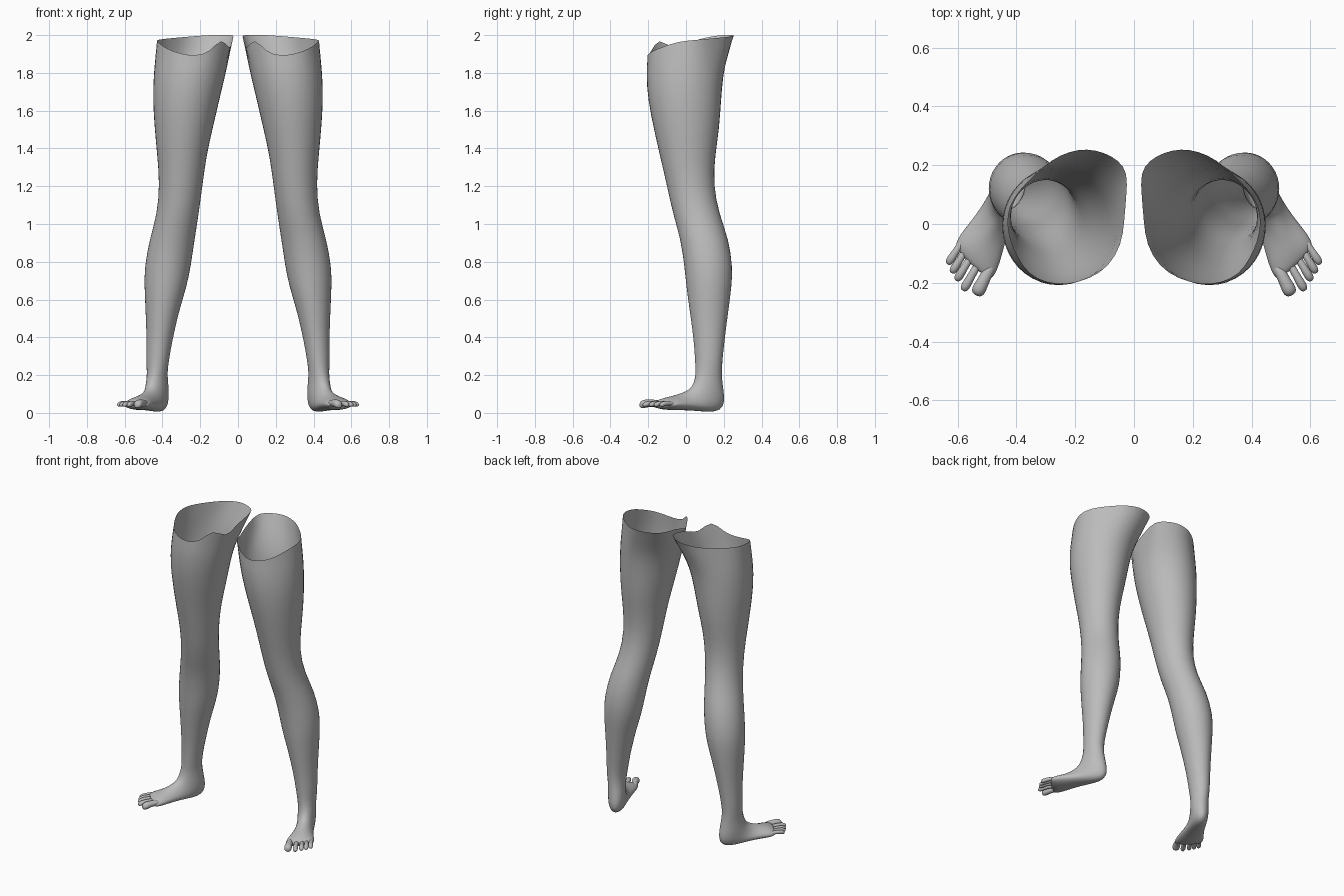
import bpy, bmesh, math
from mathutils import Vector

N = 20
skin = bpy.data.materials.new("grey skin")
skin.diffuse_color = (0.5, 0.5, 0.5, 1)

HEEL = Vector((0.428, 0.119, 0))       # ankle axis on the ground
FWD = Vector((0.426, -0.905, 0))       # foot points outward
LAT = Vector((0.905, 0.426, 0))
UP = Vector((0, 0, 1))


def ring(c, a, b, n=N):
    return [c + a * math.cos(2 * math.pi * i / n) + b * math.sin(2 * math.pi * i / n)
            for i in range(n)]


def loft(name, rings, cap_start=False, cap_end=True):
    bm = bmesh.new()
    rows = [[bm.verts.new(p) for p in r] for r in rings]
    n = len(rows[0])
    for r0, r1 in zip(rows, rows[1:]):
        for i in range(n):
            j = (i + 1) % n
            bm.faces.new((r0[i], r0[j], r1[j], r1[i]))
    if cap_start:
        bm.faces.new(rows[0])
    if cap_end:
        bm.faces.new(rows[-1])
    bmesh.ops.recalc_face_normals(bm, faces=bm.faces)
    for f in bm.faces:
        f.smooth = True
    me = bpy.data.meshes.new(name)
    bm.to_mesh(me)
    bm.free()
    me.materials.append(skin)
    ob = bpy.data.objects.new(name, me)
    bpy.context.collection.objects.link(ob)
    ob.modifiers.new("mirror", 'MIRROR').use_mirror_merge = False
    sub = ob.modifiers.new("smooth", 'SUBSURF')
    sub.levels = sub.render_levels = 1
    return ob


# Ragged open rim at the top of the thigh
rim = [Vector(p) for p in (
    (.23, -.207, 1.89), (.30, -.20, 1.90), (.36, -.17, 1.92), (.395, -.115, 1.94),
    (.42, -.06, 1.96), (.432, 0, 1.97), (.425, .06, 1.975), (.39, .115, 1.98),
    (.34, .165, 1.985), (.28, .22, 1.99), (.22, .247, 1.995), (.16, .257, 2),
    (.10, .243, 2), (.055, .218, 2), (.02, .177, 2), (.027, .09, 1.985),
    (.033, .01, 1.96), (.042, -.07, 1.915), (.085, -.145, 1.995), (.15, -.187, 1.905))]

# Leg sections: z, inner x, outer x, front y, back y
sections = [
    (1.79, .064, .449, -.213, .199), (1.66, .096, .454, -.205, .189),
    (1.50, .133, .443, -.172, .178), (1.37, .164, .430, -.142, .157),
    (1.21, .186, .416, -.104, .145), (1.05, .207, .430, -.070, .178),
    (.92, .228, .470, -.030, .228), (.77, .249, .497, -.009, .249),
    (.67, .270, .497, 0, .243), (.55, .308, .491, .017, .227),
    (.44, .334, .486, .033, .212), (.34, .355, .486, .044, .200),
    (.24, .371, .486, .049, .190)]
rings = []
for z, xi, xo, yf, yb in sections:
    c = Vector(((xi + xo) / 2, (yf + yb) / 2, z))
    rings.append(ring(c, Vector((0, (yf - yb) / 2, 0)), Vector(((xo - xi) / 2, 0, 0))))
mid = [p.lerp(q, 0.5) for p, q in zip(rim, rings[0])]
rings = [rim, mid] + rings

# Foot sections: instep (s, z), heel or sole (s, z), half width, skew
foot = [
    (.074, .185, -.078, .155, .055, 0), (.090, .145, -.092, .085, .055, 0),
    (.115, .122, -.088, .030, .054, 0), (.150, .108, -.045, .003, .053, 0),
    (.185, .097, .035, .007, .058, .05), (.220, .088, .120, .014, .070, .12),
    (.250, .080, .200, .014, .083, .2), (.275, .070, .250, .016, .084, .28),
    (.292, .058, .280, .026, .078, .33)]
for s1, z1, s0, z0, w, skew in foot:
    top, low = FWD * s1 + UP * z1, FWD * s0 + UP * z0
    rings.append(ring(HEEL + (top + low) / 2, (top - low) / 2, (LAT - FWD * skew) * w))
loft("leg", rings)

# Toes: tip s, tip side offset, base s, base side offset, radius
toes = [(.374, -.055, .25, -.058, .025), (.379, -.008, .25, -.018, .0165),
        (.358, .027, .24, .014, .0155), (.341, .053, .23, .040, .015),
        (.320, .078, .21, .062, .015)]
profile = [(0, .8), (.3, .85), (.55, .85), (.75, 1.0), (.88, .98), (.96, .75), (1, .35)]
for k, (st, lt, sb, lb, r) in enumerate(toes):
    base = HEEL + FWD * sb + LAT * lb + UP * .046
    tip = HEEL + FWD * st + LAT * lt + UP * .042
    side = (tip - base).cross(UP).normalized()
    rows = []
    for t, q in profile:
        c = base.lerp(tip, t) + UP * .008 * math.sin(math.pi * t)   # arched toe
        rows.append(ring(c, UP * r * q * .95, side * r * q, 10))
    loft("toe_%d" % (k + 1), rows, True, True)
